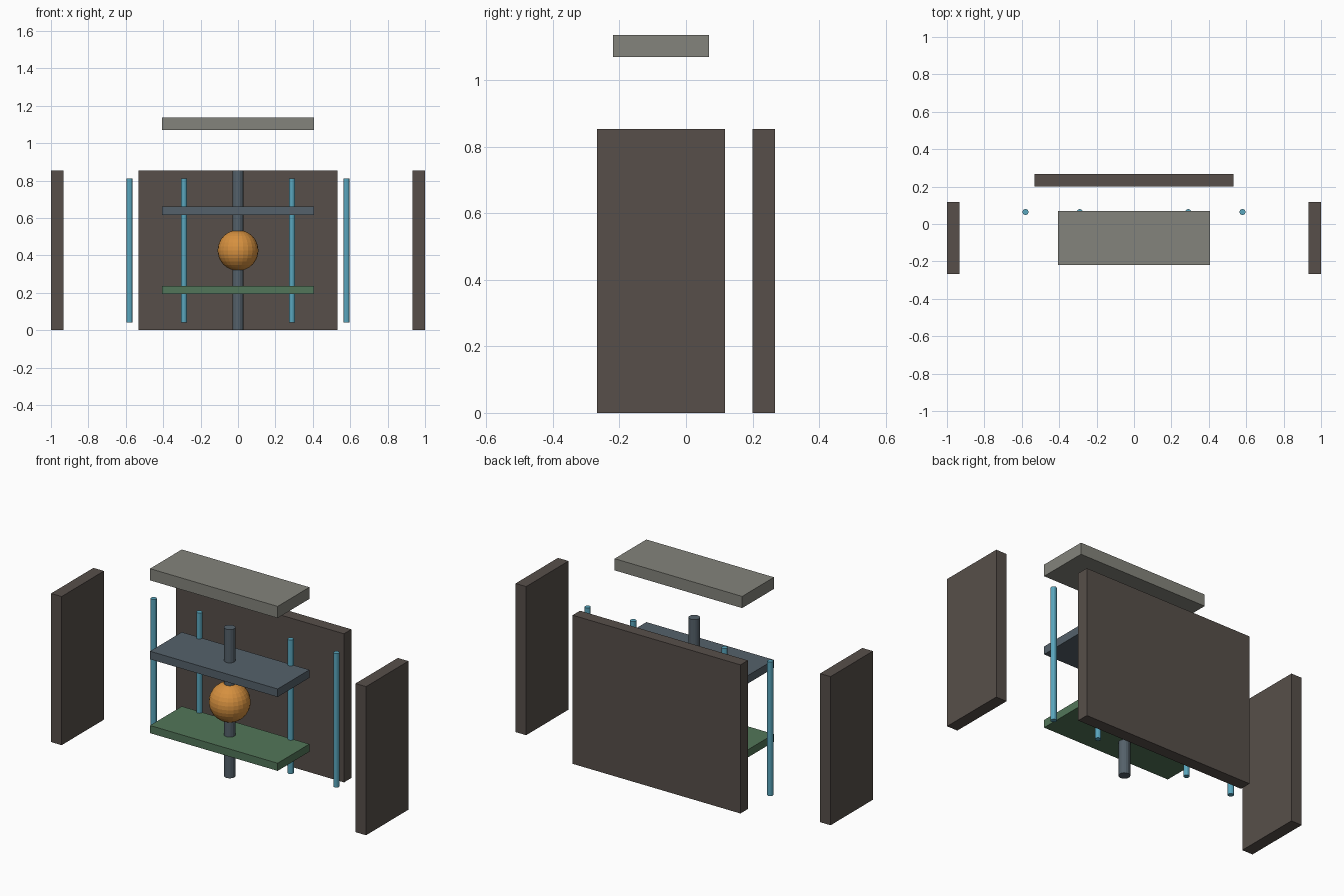
import bpy

if "Cube" in bpy.data.objects:
    bpy.data.objects.remove(bpy.data.objects["Cube"])


def material(name, rgb):
    m = bpy.data.materials.new(name)
    m.diffuse_color = (*rgb, 1)
    m.use_nodes = True
    m.node_tree.nodes["Principled BSDF"].inputs["Base Color"].default_value = m.diffuse_color
    return m


WALL = material("dark_brown", (0.095, 0.078, 0.068))
LID = material("warm_grey", (0.23, 0.23, 0.20))
SLATE = material("slate", (0.09, 0.12, 0.145))
GREEN = material("green", (0.085, 0.18, 0.10))
BLUE = material("light_blue", (0.10, 0.38, 0.51))
ORANGE = material("orange", (0.67, 0.28, 0.05))


def finish(name, mat):
    obj = bpy.context.object
    obj.name = name
    obj.data.materials.append(mat)
    return obj


def box(name, x, y, z, mat):
    """Box from (min, max) pairs on each axis."""
    spans = (x, y, z)
    bpy.ops.mesh.primitive_cube_add(size=1, location=[(a + b) / 2 for a, b in spans])
    obj = finish(name, mat)
    obj.scale = [b - a for a, b in spans]
    bpy.ops.object.transform_apply(location=False, rotation=False, scale=True)


def rod(name, x, y, z0, z1, radius, sides, mat):
    bpy.ops.mesh.primitive_cylinder_add(
        vertices=sides, radius=radius, depth=z1 - z0, location=(x, y, (z0 + z1) / 2))
    finish(name, mat)


H = 0.853          # wall height
MID_Y = -0.075     # centre line of shelves, shaft and ball
SHELF_X, SHELF_Y = (-0.405, 0.405), (-0.219, 0.069)

# Outer panels, pulled apart
box("left_panel", (-1.0, -0.933), (-0.267, 0.117), (0, H), WALL)
box("right_panel", (0.933, 1.0), (-0.267, 0.117), (0, H), WALL)
box("back_panel", (-0.533, 0.533), (0.2, 0.267), (0, H), WALL)

# Floating lid and the two shelves
box("lid", SHELF_X, SHELF_Y, (1.069, 1.136), LID)
box("upper_shelf", SHELF_X, SHELF_Y, (0.616, 0.662), SLATE)
box("lower_shelf", SHELF_X, SHELF_Y, (0.192, 0.236), GREEN)

# Central shaft with the ball
rod("central_shaft", 0, MID_Y, 0, H, 0.03, 16, SLATE)
bpy.ops.mesh.primitive_uv_sphere_add(
    segments=24, ring_count=16, radius=0.109, location=(0, MID_Y, H / 2))
finish("ball", ORANGE)

# Row of thin rods
for i, x in enumerate((-0.58, -0.29, 0.29, 0.58)):
    rod(f"thin_rod_{i + 1}", x, 0.064, 0.042, 0.811, 0.016, 12, BLUE)
